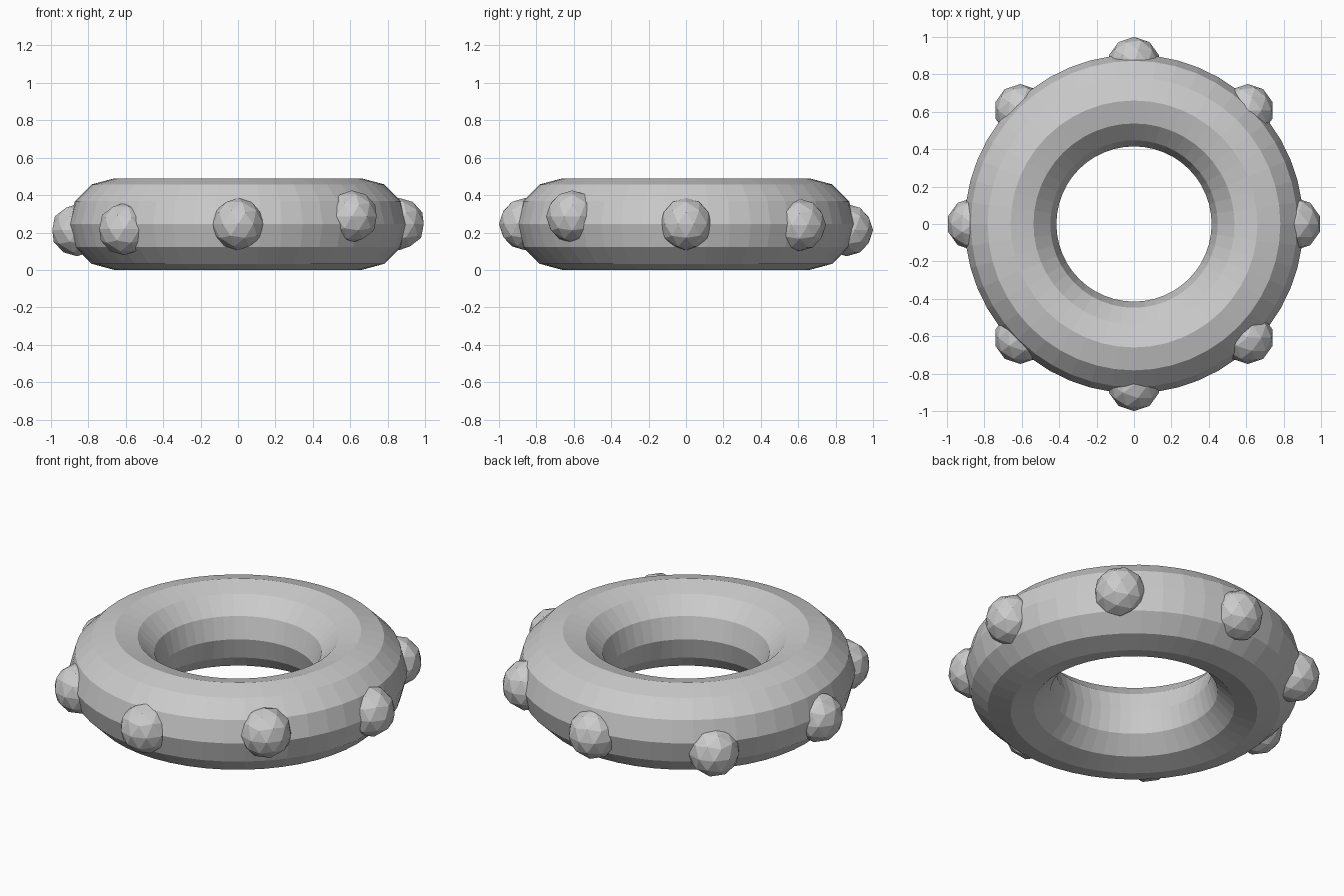
import bpy
from math import radians, cos, sin

if "Cube" in bpy.data.objects:
    bpy.data.objects.remove(bpy.data.objects["Cube"])

R, r, mid = 0.66, 0.245, 0.245

# Main ring, flat shaded
bpy.ops.mesh.primitive_torus_add(major_radius=R, minor_radius=r,
                                 major_segments=48, minor_segments=12,
                                 location=(0, 0, mid))
bpy.context.object.name = "ring"

# Eight faceted studs around the rim, at slightly uneven heights
stud_heights = [0.245, 0.24, 0.213, 0.175, 0.213, 0.219, 0.245, 0.285]
for i, z in enumerate(stud_heights):
    a = radians(45 * i)
    bpy.ops.mesh.primitive_ico_sphere_add(
        subdivisions=2, radius=0.14,
        location=(0.86 * cos(a), 0.86 * sin(a), z))
    bpy.context.object.name = f"rim_stud_{i + 1}"
